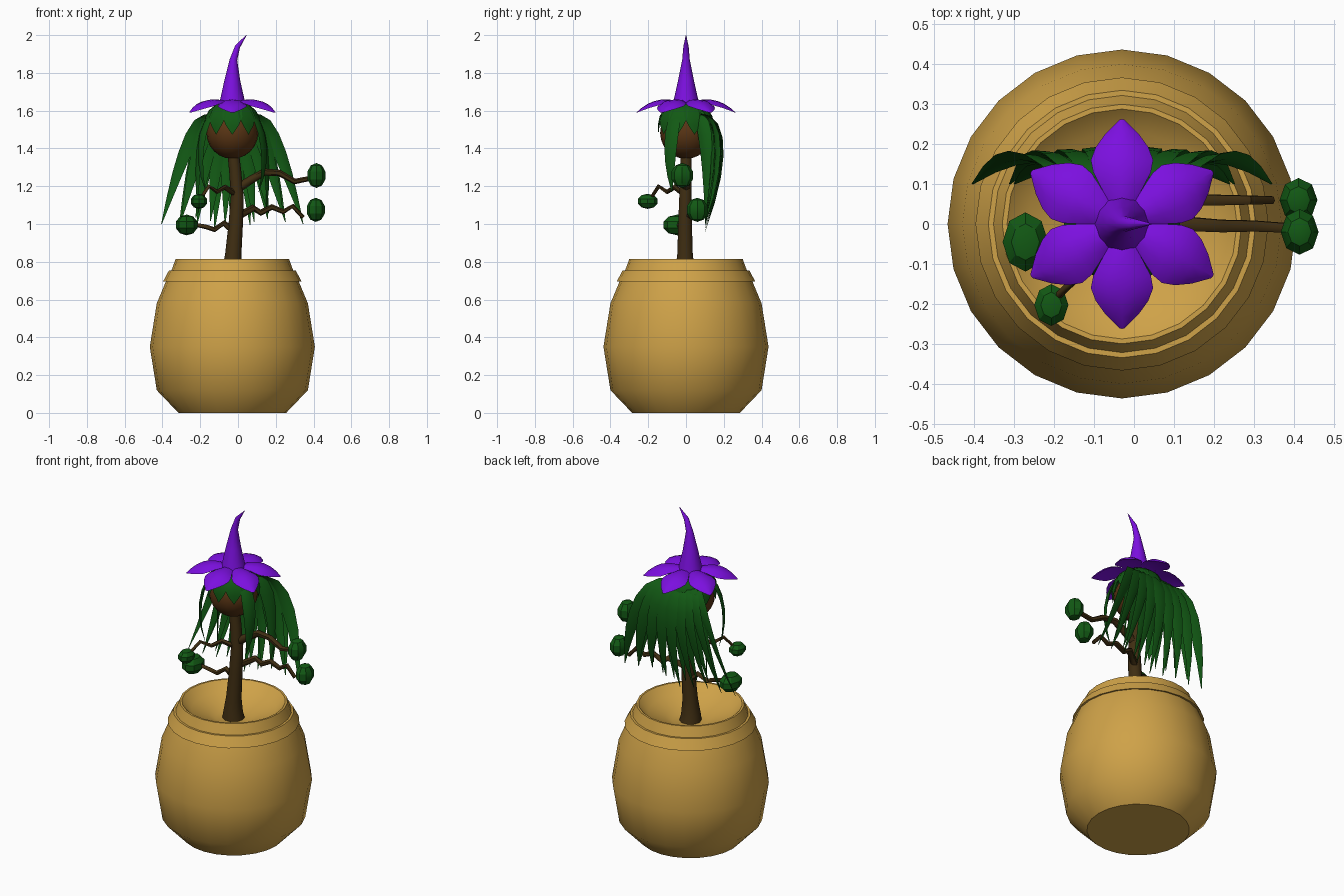
import bpy, bmesh, math, random
from mathutils import Vector
from mathutils.geometry import interpolate_bezier

random.seed(4)
if "Cube" in bpy.data.objects:
    bpy.data.objects.remove(bpy.data.objects["Cube"], do_unlink=True)

CX = -0.03  # vertical axis shared by pot, stem and flower


def material(name, rgb):
    m = bpy.data.materials.new(name)
    m.use_nodes = True
    m.diffuse_color = (*rgb, 1)
    m.node_tree.nodes["Principled BSDF"].inputs["Base Color"].default_value = (*rgb, 1)
    return m


TAN = material("tan clay", (0.62, 0.36, 0.065))
BARK = material("dark bark", (0.05, 0.027, 0.006))
BROWN = material("bud brown", (0.10, 0.035, 0.007))
GREEN = material("leaf green", (0.006, 0.1, 0.007))
PURPLE = material("petal purple", (0.2, 0.005, 0.74))


def finish(name, bm, mat, angle=35):
    bmesh.ops.recalc_face_normals(bm, faces=bm.faces)
    me = bpy.data.meshes.new(name)
    bm.to_mesh(me)
    bm.free()
    me.materials.append(mat)
    ob = bpy.data.objects.new(name, me)
    bpy.context.collection.objects.link(ob)
    bpy.ops.object.select_all(action="DESELECT")
    ob.select_set(True)
    bpy.context.view_layer.objects.active = ob
    bpy.ops.object.shade_smooth_by_angle(angle=math.radians(angle))
    return ob


def loft(name, rings, mat, angle=35):
    """Skin a list of equal rings and cap both ends."""
    bm = bmesh.new()
    vs = [[bm.verts.new(p) for p in ring] for ring in rings]
    n = len(vs[0])
    for a, b in zip(vs, vs[1:]):
        for i in range(n):
            j = (i + 1) % n
            bm.faces.new((a[i], a[j], b[j], b[i]))
    bm.faces.new(vs[0])
    bm.faces.new(vs[-1])
    return finish(name, bm, mat, angle)


def lathe(name, profile, mat, sides=24, angle=35):
    turn = [math.tau * i / sides for i in range(sides)]
    return loft(name, [[Vector((CX + r * math.cos(a), r * math.sin(a), z)) for a in turn]
                       for r, z in profile], mat, angle)


def tube(name, points, r0, r1, mat, sides=8, radii=None):
    pts = [Vector(p) for p in points]
    rings = []
    for i, p in enumerate(pts):
        t = (pts[min(i + 1, len(pts) - 1)] - pts[max(i - 1, 0)]).normalized()
        u = t.cross(Vector((0, 1, 0.1))).normalized()
        v = t.cross(u)
        r = radii[i] if radii else r0 + (r1 - r0) * i / (len(pts) - 1)
        rings.append([p + r * (u * math.cos(a) + v * math.sin(a))
                      for a in (math.tau * k / sides for k in range(sides))])
    return loft(name, rings, mat, 60)


def blade(name, handles, side, widths, mat, thick=0.006, droop=0.0):
    """Leaf or petal: a ridged section swept along a bezier."""
    pts = interpolate_bezier(*[Vector(h) for h in handles], len(widths))
    rings = []
    for i, p in enumerate(pts):
        t = (pts[min(i + 1, len(pts) - 1)] - pts[max(i - 1, 0)]).normalized()
        s = (Vector(side) - t * t.dot(Vector(side))).normalized()
        n = s.cross(t)
        w = widths[i]
        k = w / max(widths)
        rings.append([p - s * w - n * droop * k, p - s * w * 0.5 + n * thick * 0.6 * k,
                      p + n * thick * k, p + s * w * 0.5 + n * thick * 0.6 * k,
                      p + s * w - n * droop * k, p - n * thick * k])
    return loft(name, rings, mat, 40)


# Pot, with its overhanging lip and bowl-shaped inside
lathe("pot", [(0.285, 0), (0.4, 0.12), (0.437, 0.35), (0.4, 0.58), (0.35, 0.7),
              (0.367, 0.695), (0.335, 0.755), (0.322, 0.755), (0.3, 0.815), (0.288, 0.815),
              (0.235, 0.765), (0.14, 0.735), (0.1, 0.715)], TAN)

# Stem
tube("stem", [(CX, 0, 0.7), (CX, -0.005, 0.75), (-0.025, -0.005, 0.84), (-0.012, -0.005, 1.0),
              (-0.004, -0.003, 1.15), (-0.015, 0, 1.28), (CX, 0, 1.42)], 0, 0, BARK, 10,
     [0.065, 0.055, 0.043, 0.038, 0.034, 0.032, 0.03])

# Branches, each ending in a faceted pod
BRANCHES = {
    "upper_left": ([(0, 0, 1.19), (0.07, 0, 1.235), (0.14, 0, 1.275), (0.22, -0.005, 1.27),
                    (0.3, -0.005, 1.225), (0.39, -0.01, 1.243)], 0.024,
                   (0.415, -0.02, 1.257), (0.05, 0.06, 0.066)),
    "lower_left": ([(0, 0.01, 1.04), (0.08, 0.055, 1.085), (0.12, 0.06, 1.06), (0.18, 0.06, 1.09),
                    (0.24, 0.06, 1.065), (0.29, 0.06, 1.095), (0.345, 0.06, 1.035)], 0.02,
                   (0.412, 0.06, 1.075), (0.05, 0.058, 0.064)),
    "upper_right": ([(0, 0, 1.15), (-0.07, -0.06, 1.195), (-0.11, -0.1, 1.17),
                     (-0.155, -0.145, 1.2), (-0.2, -0.19, 1.13)], 0.016,
                    (-0.207, -0.203, 1.12), (0.045, 0.055, 0.04)),
    "lower_right": ([(-0.01, 0, 0.95), (-0.075, -0.01, 1.005), (-0.125, -0.025, 0.97),
                     (-0.17, -0.035, 0.985), (-0.25, -0.04, 1.0)], 0.018,
                    (-0.272, -0.045, 0.995), (0.06, 0.078, 0.055)),
}
for key, (path, r, spot, size) in BRANCHES.items():
    tube("branch_" + key, path, r, r * 0.55, BARK, 6)
    bm = bmesh.new()
    bmesh.ops.create_uvsphere(bm, u_segments=8, v_segments=5, radius=1)
    for v in bm.verts:
        v.co = Vector(spot) + Vector([c * s for c, s in zip(v.co, size)])
    finish("pod_" + key, bm, GREEN, 30)

# Round bud under the flower
bm = bmesh.new()
bmesh.ops.create_uvsphere(bm, u_segments=20, v_segments=12, radius=0.137)
bmesh.ops.translate(bm, verts=bm.verts, vec=(CX, 0, 1.482))
finish("bud", bm, BROWN, 60)


def around(a, r, z):
    return (CX + r * math.cos(a), r * math.sin(a), z)


# Pointed sepals draped over the bud
for i in range(10):
    a = math.tau * (i + 0.5) / 10
    blade(f"sepal_{i}", [around(a, 0.04, 1.645), around(a, 0.12, 1.63),
                         around(a, 0.15, 1.56), around(a, 0.146, 1.475)],
          (-math.sin(a), math.cos(a), 0), [0.02, 0.038, 0.05, 0.053, 0.035, 0.002], GREEN, 0.007)

# Long hanging leaves: two fans behind the bud
LEAF = [0.014, 0.028, 0.037, 0.04, 0.037, 0.03, 0.018, 0.002]
for layer, count, back, low in (("outer", 9, 0.185, 1.0), ("inner", 8, 0.14, 1.03)):
    reach = 1 if layer == "outer" else 0.72
    for i in range(count):
        f = (2 * i / (count - 1) - 1) * reach
        tip = low + random.uniform(-0.05, 0.06) * (1 - abs(f))
        y = back + 0.03 * (1 - abs(f))
        blade(f"{layer}_leaf_{i}",
              [(CX + 0.08 * f, 0.07, 1.585), (CX + 0.2 * f, y, 1.58),
               (CX + 0.27 * f, y + 0.02, 1.34), (CX + 0.375 * f, 0.1, tip)],
              (-1, -0.35 * f, 0.3 * f), LEAF, GREEN, 0.009)

# Shorter leaves hanging at both sides of the bud
for s, label in ((1, "left"), (-1, "right")):
    for i, (y, low) in enumerate(((-0.075, 1.17), (0.1, 1.06))):
        blade(f"side_leaf_{label}_{i}",
              [(CX + s * 0.07, y * 0.5, 1.6), (CX + s * 0.16, y, 1.58),
               (CX + s * 0.2, y * 1.3, 1.35), (CX + s * (0.14 + 0.04 * i), y, low)],
              (-0.5, -s, 0), LEAF, GREEN, 0.009)

# Six cupped petals
for i in range(6):
    a = math.tau * i / 6 + math.radians(30)
    blade(f"petal_{i}", [around(a, 0.03, 1.645), around(a, 0.11, 1.665),
                         around(a, 0.19, 1.645), around(a, 0.262, 1.59)],
          (math.sin(a), -math.cos(a), 0),
          [0.03, 0.038, 0.056, 0.072, 0.078, 0.066, 0.042, 0.006], PURPLE, 0.01, 0.018)

# Curled spike on top
tube("flower_spike", [(CX, 0, 1.635), (CX, 0, 1.665), (-0.03, 0, 1.76), (-0.024, 0, 1.87),
                      (-0.002, 0, 1.94), (0.045, 0, 2.0)], 0, 0, PURPLE, 12,
     [0.07, 0.063, 0.042, 0.02, 0.014, 0.001])
